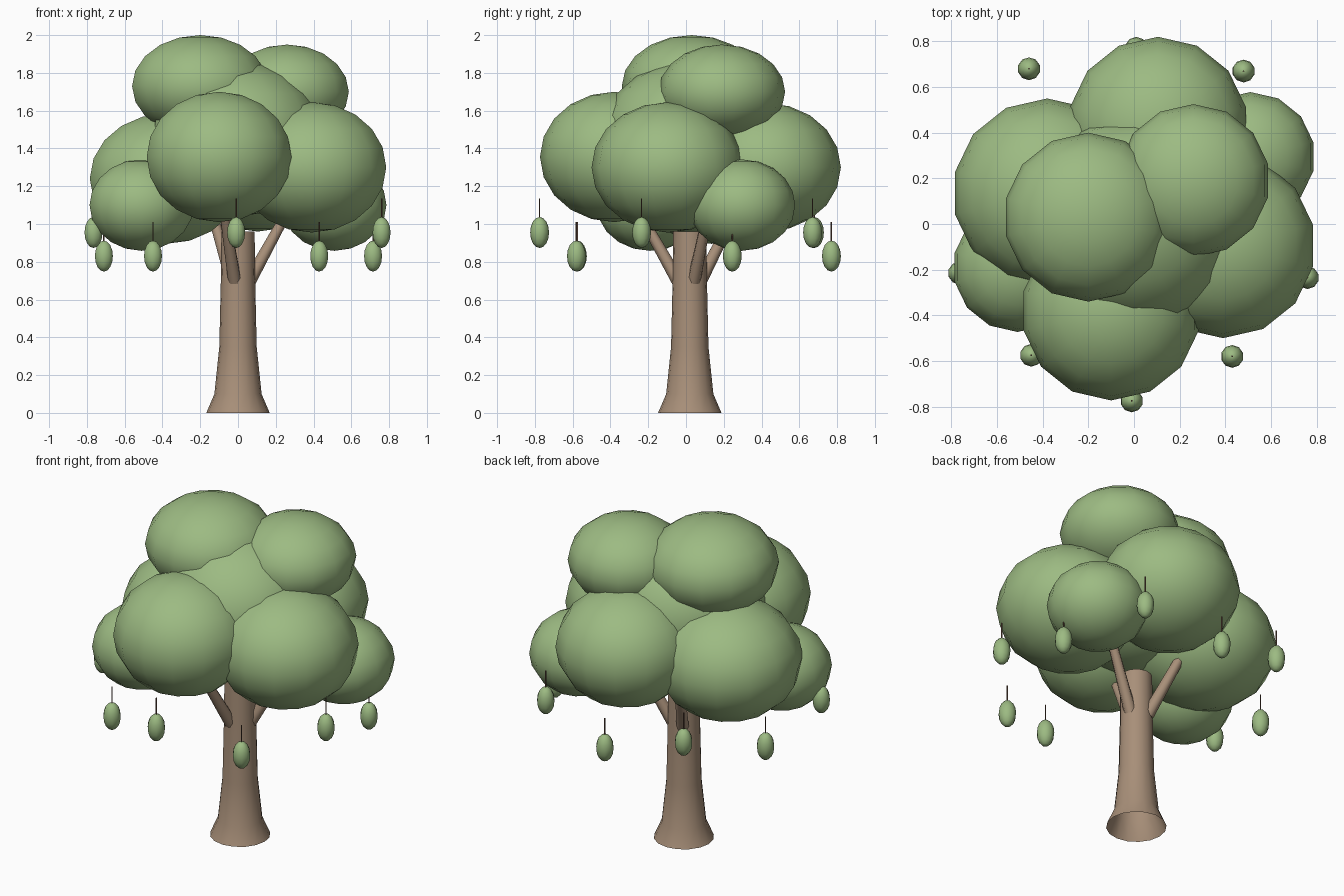
import bpy, bmesh
from math import radians, cos, sin, pi
from mathutils import Vector, Matrix

cube = bpy.data.objects.get("Cube")
if cube:
    bpy.data.objects.remove(cube, do_unlink=True)


def material(name, rgb):
    m = bpy.data.materials.new(name)
    m.use_nodes = True
    m.diffuse_color = (*rgb, 1)
    m.node_tree.nodes["Principled BSDF"].inputs["Base Color"].default_value = (*rgb, 1)
    return m


LEAF = material("leaf green", (0.335, 0.495, 0.225))
BARK = material("bark brown", (0.39, 0.275, 0.19))
STEM = material("stem brown", (0.16, 0.09, 0.06))


def finish(name, bm, mat):
    """Turn a bmesh into a smooth shaded object."""
    bmesh.ops.recalc_face_normals(bm, faces=bm.faces)
    for f in bm.faces:
        f.smooth = True
    for e in bm.edges:
        if len(e.link_faces) == 2 and e.calc_face_angle() > radians(62):
            e.smooth = False
    me = bpy.data.meshes.new(name)
    bm.to_mesh(me)
    bm.free()
    me.materials.append(mat)
    ob = bpy.data.objects.new(name, me)
    bpy.context.collection.objects.link(ob)
    return ob


def ellipsoid(name, centre, radius, height, segments, rings):
    bm = bmesh.new()
    bmesh.ops.create_uvsphere(bm, u_segments=segments, v_segments=rings, radius=1)
    bmesh.ops.transform(bm, verts=bm.verts, matrix=Matrix.Translation(centre)
                        @ Matrix.Diagonal((radius, radius, height, 1)))
    return finish(name, bm, LEAF)


def rod(name, a, b, r1, r2, sides, mat):
    """Tapered rod from point a to point b."""
    a, b = Vector(a), Vector(b)
    turn = (b - a).to_track_quat('Z', 'Y').to_matrix().to_4x4()
    bm = bmesh.new()
    bmesh.ops.create_cone(bm, cap_ends=True, segments=sides, radius1=r1, radius2=r2,
                          depth=(b - a).length,
                          matrix=Matrix.Translation((a + b) / 2) @ turn)
    return finish(name, bm, mat)


# Trunk: flared profile, open at the base
TRUNK_Y = 0.02
SIDES = 16
bm = bmesh.new()
rings = []
for r, z in [(0.168, 0), (0.125, 0.1), (0.099, 0.35), (0.091, 0.7), (0.088, 0.96)]:
    rings.append([bm.verts.new((r * cos(2 * pi * i / SIDES),
                                TRUNK_Y + r * sin(2 * pi * i / SIDES), z))
                  for i in range(SIDES)])
for low, high in zip(rings, rings[1:]):
    for i in range(SIDES):
        j = (i + 1) % SIDES
        bm.faces.new((low[i], low[j], high[j], high[i]))
bm.faces.new(rings[-1])
finish("trunk", bm, BARK)

# Branches fanning out of the trunk: direction, reach, top height
for n, (angle, reach, top) in enumerate([(20, 0.27, 1.05), (120, 0.3, 1.1), (255, 0.27, 1.05)]):
    c, s = cos(radians(angle)), sin(radians(angle))
    rod(f"branch_{n + 1}", (0.065 * c, TRUNK_Y + 0.065 * s, 0.7),
        (reach * c, TRUNK_Y + reach * s, top), 0.036, 0.026, 7, BARK)

# Foliage: x, y, z, radius, half height
foliage = {
    "foliage_centre": (0, 0.01, 1.45, 0.465, 0.41),
    "foliage_top_right": (-0.2, 0.03, 1.73, 0.37, 0.27),
    "foliage_top_left": (0.26, 0.19, 1.70, 0.335, 0.25),
    "foliage_front": (-0.1, -0.38, 1.355, 0.393, 0.345),
    "foliage_left": (0.39, -0.095, 1.3, 0.405, 0.345),
    "foliage_back": (0.105, 0.425, 1.3, 0.395, 0.34),
    "foliage_right": (-0.38, 0.135, 1.24, 0.415, 0.345),
    "foliage_low_right": (-0.51, -0.19, 1.1, 0.283, 0.242),
    "foliage_low_left": (0.51, 0.295, 1.1, 0.283, 0.242),
}
for name, (x, y, z, r, h) in foliage.items():
    ellipsoid(name, (x, y, z), r, h, 14, 10)

# Hanging fruit in a ring, alternating between two heights
fruit = [(-0.01, -0.775), (0.43, -0.58), (0.76, -0.235), (0.715, 0.245), (0.48, 0.67),
         (0.01, 0.77), (-0.46, 0.68), (-0.71, 0.245), (-0.765, -0.215), (-0.45, -0.575)]
for n, (x, y) in enumerate(fruit):
    z = 0.83 if n % 2 else 0.955
    ellipsoid(f"fruit_{n + 1}", (x, y, z), 0.05, 0.082, 10, 8)
    rod(f"fruit_stem_{n + 1}", (x, y, z + 0.07), (x, y, z + 0.18), 0.004, 0.004, 5, STEM)
